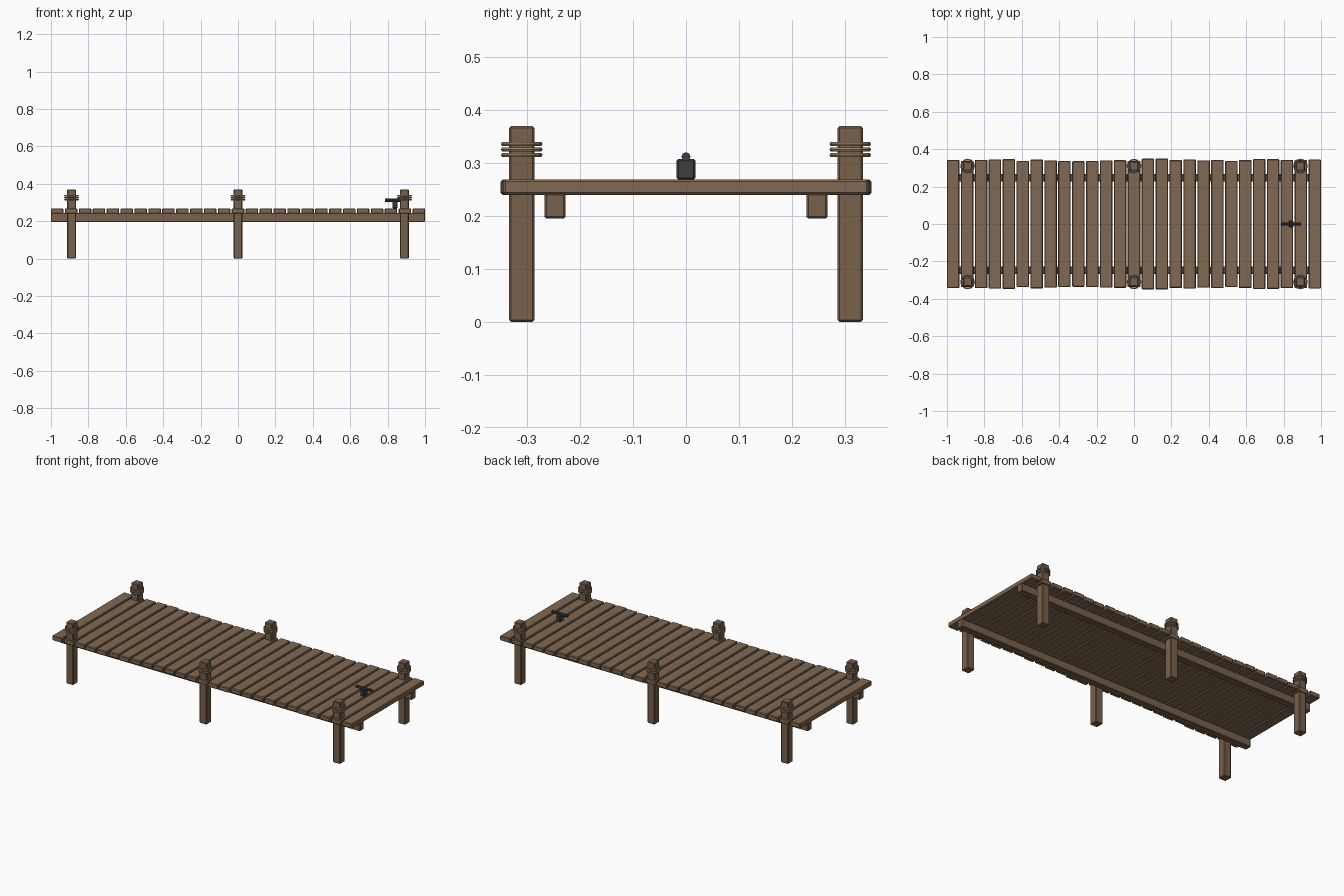
import bpy
from math import pi

if "Cube" in bpy.data.objects:
    bpy.data.objects.remove(bpy.data.objects["Cube"])

def material(name, rgb):
    m = bpy.data.materials.new(name)
    m.diffuse_color = (*rgb, 1)
    m.use_nodes = True
    m.node_tree.nodes["Principled BSDF"].inputs["Base Color"].default_value = m.diffuse_color
    return m

wood = material("wood", (0.19, 0.12, 0.07))
plank_wood = material("plank_wood", (0.22, 0.14, 0.085))
rope = material("rope", (0.33, 0.25, 0.14))
iron = material("iron", (0.045, 0.05, 0.05))

def box(name, lo, hi, mat, bevel=0.004):
    bpy.ops.mesh.primitive_cube_add(size=1, location=[(a + b) / 2 for a, b in zip(lo, hi)])
    o = bpy.context.object
    o.name = name
    o.scale = [b - a for a, b in zip(lo, hi)]
    bpy.ops.object.transform_apply(location=False, rotation=False, scale=True)
    mod = o.modifiers.new("bevel", 'BEVEL')
    mod.width = bevel
    mod.segments = 1
    o.data.materials.append(mat)
    return o

# deck planks with slightly uneven lengths (half lengths in thousandths)
halves = [343, 338, 343, 346, 347, 338, 344, 340, 337, 336, 337, 340, 341, 337,
          349, 350, 342, 346, 340, 343, 337, 341, 348, 347, 343, 342, 345]
width = 0.067
pitch = (2 - width) / (len(halves) - 1)
for i, h in enumerate(halves):
    x = -1 + i * pitch
    box(f"plank_{i + 1}", (x, -h / 1000, 0.24), (x + width, h / 1000, 0.269), plank_wood)

for side, s in (("front", -1), ("back", 1)):
    # long support beam
    y = s * 0.247
    box(f"{side}_beam", (-1, y - 0.02, 0.195), (1, y + 0.02, 0.244), wood)
    for j, x in enumerate((-0.89, 0, 0.89)):
        # post through the deck
        y = s * 0.31
        box(f"{side}_post_{j + 1}", (x - 0.024, y - 0.024, 0), (x + 0.024, y + 0.024, 0.37), wood)
        # rope turns round the post
        for k in range(3):
            bpy.ops.mesh.primitive_torus_add(
                location=(x, y, 0.315 + k * 0.0105), major_radius=0.035, minor_radius=0.0042,
                major_segments=12, minor_segments=6)
            r = bpy.context.object
            r.name = f"{side}_rope_{j + 1}_{k + 1}"
            r.data.materials.append(rope)

# mooring cleat: base block and horn bar
box("cleat_base", (0.826, -0.018, 0.268), (0.854, 0.018, 0.308), iron)
bpy.ops.mesh.primitive_cylinder_add(vertices=8, radius=0.0085, depth=0.106,
                                    location=(0.84, 0, 0.312), rotation=(0, pi / 2, 0))
bar = bpy.context.object
bar.name = "cleat_horns"
bar.data.materials.append(iron)
